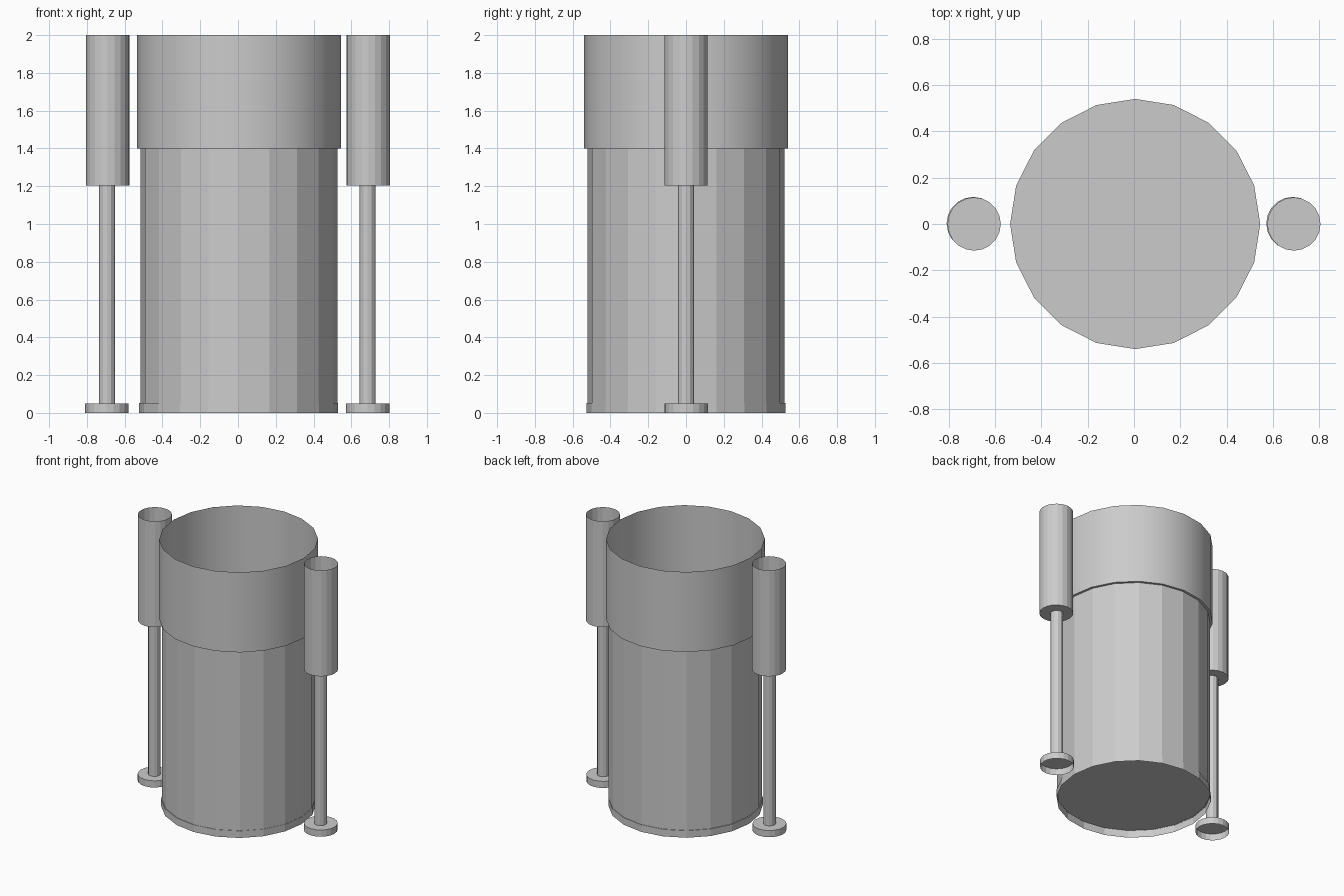
import bpy, bmesh
from math import radians

if "Cube" in bpy.data.objects:
    bpy.data.objects.remove(bpy.data.objects["Cube"])


def tube(name, x, y, r, z0, z1, sides, bottom=False, top=False, smooth=False):
    """Thin-walled upright tube with optional end caps."""
    bm = bmesh.new()
    base = bmesh.ops.create_circle(bm, cap_ends=False, radius=r, segments=sides)["verts"]
    ring = list(bm.edges)
    for v in base:
        v.co.x += x
        v.co.y += y
        v.co.z = z0
    ext = bmesh.ops.extrude_edge_only(bm, edges=ring)["geom"]
    upper = [g for g in ext if isinstance(g, bmesh.types.BMVert)]
    for v in upper:
        v.co.z = z1
    ends = [set(base)] * bottom + [set(upper)] * top
    for verts in ends:
        edges = [e for e in bm.edges if all(v in verts for v in e.verts)]
        bmesh.ops.contextual_create(bm, geom=edges)
    bmesh.ops.recalc_face_normals(bm, faces=bm.faces)
    mesh = bpy.data.meshes.new(name)
    bm.to_mesh(mesh)
    bm.free()
    obj = bpy.data.objects.new(name, mesh)
    bpy.context.collection.objects.link(obj)
    if smooth:
        bpy.context.view_layer.objects.active = obj
        bpy.ops.object.select_all(action='DESELECT')
        obj.select_set(True)
        bpy.ops.object.shade_smooth_by_angle(angle=radians(30))
    return obj


# Central ram: open cup on top, piston, and hollow foot below
tube("main_sleeve", 0.005, 0, 0.54, 1.40, 2.0, 20, bottom=True, smooth=True)
tube("main_piston", 0.005, 0, 0.522, 0.05, 1.40, 20)
tube("main_foot", 0.003, 0, 0.526, 0, 0.053, 20, top=True)

# Side rams: open cup, slim rod and hollow foot on each side
for side, s in (("left", -1), ("right", 1)):
    tube(side + "_sleeve", s * 0.69, 0, 0.115, 1.205, 2.0, 20, bottom=True)
    tube(side + "_rod", s * 0.69 - 0.004, 0, 0.043, 0.05, 1.205, 12)
    tube(side + "_foot", s * 0.69 - 0.004, 0.002, 0.115, 0, 0.05, 20, top=True)
